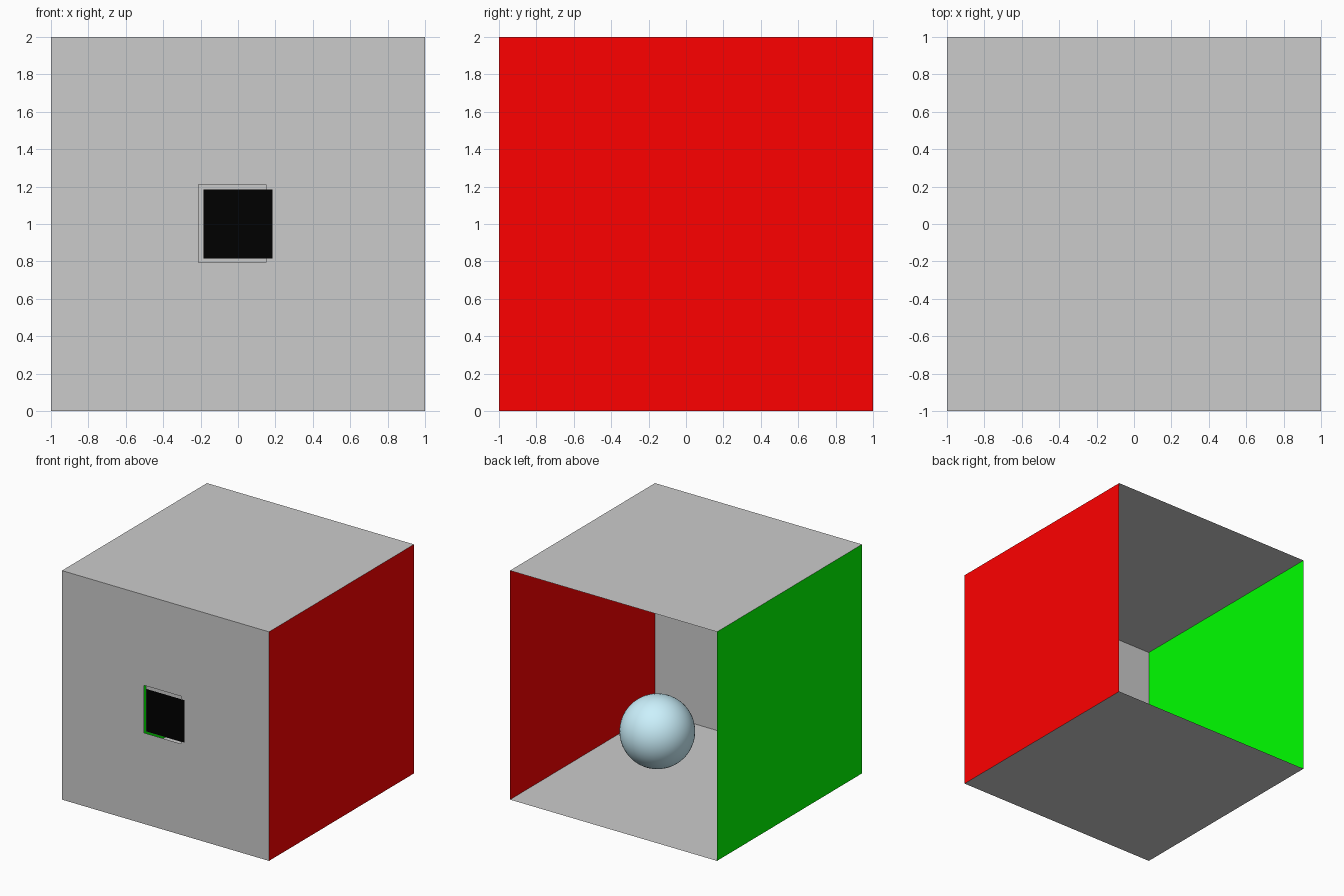
import bpy

if "Cube" in bpy.data.objects:
    bpy.data.objects.remove(bpy.data.objects["Cube"])


def paint(obj, name, rgb):
    mat = bpy.data.materials.new(name)
    mat.diffuse_color = (*rgb, 1)
    mat.use_nodes = True
    mat.node_tree.nodes["Principled BSDF"].inputs["Base Color"].default_value = mat.diffuse_color
    obj.data.materials.append(mat)


def mesh_object(name, verts, faces, rgb=None):
    me = bpy.data.meshes.new(name)
    me.from_pydata(verts, [], faces)
    obj = bpy.data.objects.new(name, me)
    bpy.context.collection.objects.link(obj)
    if rgb is not None:
        paint(obj, name + "_colour", rgb)
    return obj


def upright_rect(x0, x1, z0, z1, y):
    """Corners of a rectangle facing the front."""
    return [(x0, y, z0), (x1, y, z0), (x1, y, z1), (x0, y, z1)]


def level_wall(name, z):
    up = 1 if z > 0 else -1
    corners = [(-1, -1, z), (1, -1, z), (1, 1, z), (-1, 1, z)]
    return mesh_object(name, corners[::up], [(0, 1, 2, 3)])


def side_wall(name, side, rgb):
    corners = [(side, -1, 0), (side, 1, 0), (side, 1, 2), (side, -1, 2)]
    return mesh_object(name, corners[::int(side)], [(0, 1, 2, 3)], rgb)


# Thin-walled room, open at the back
level_wall("floor", 0)
level_wall("ceiling", 2)
side_wall("right_wall", 1, (1, 0, 0))
side_wall("left_wall", -1, (0, 1, 0))

# Front wall with a square opening, made as a ring of four faces
outer = upright_rect(-1, 1, 0, 2, -1)
opening = upright_rect(-0.21, 0.15, 0.795, 1.21, -1)
ring = [(i, (i + 1) % 4, 4 + (i + 1) % 4, 4 + i) for i in range(4)]
mesh_object("front_wall", outer + opening, ring)

# Dark panel in the opening and its grey backing plate
mesh_object("dark_panel", upright_rect(-0.185, 0.185, 0.815, 1.185, -1.001),
            [(0, 1, 2, 3)], (0, 0, 0))
mesh_object("panel_backing", upright_rect(-0.21, 0.21, 0.795, 1.21, -0.97),
            [(0, 1, 2, 3)])

# Ball resting on the floor
bpy.ops.mesh.primitive_uv_sphere_add(segments=48, ring_count=24, radius=0.3,
                                     location=(0.41, -0.19, 0.3))
ball = bpy.context.object
ball.name = "ball"
bpy.ops.object.shade_smooth()
paint(ball, "ball_colour", (0.6, 0.88, 0.98))
